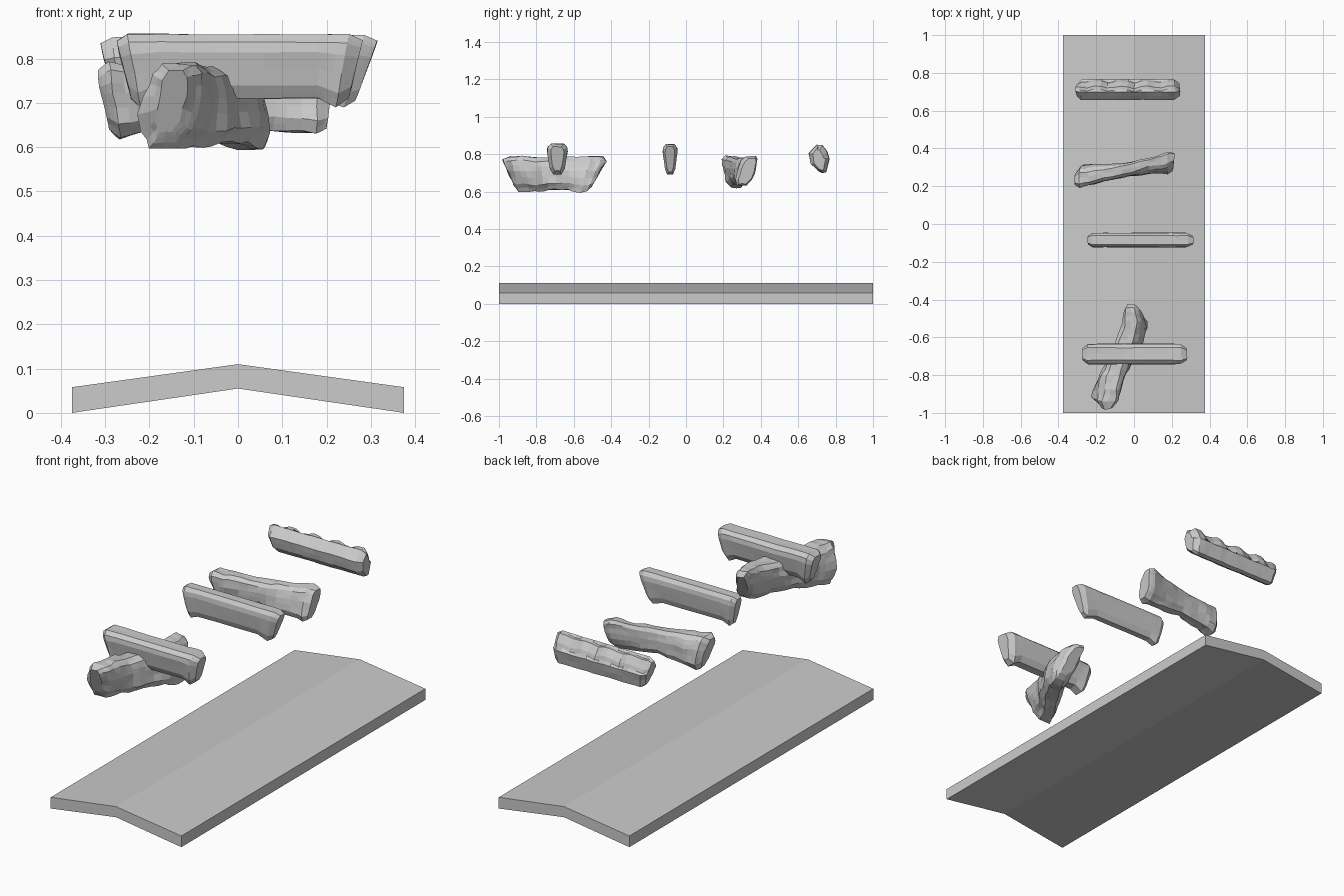
import bpy, bmesh, math
from mathutils import Vector, noise

cube = bpy.data.objects.get("Cube")
if cube:
    bpy.data.objects.remove(cube, do_unlink=True)

grey = bpy.data.materials.new("stone_grey")
grey.use_nodes = True
colour = (.6, .6, .6, 1)
grey.diffuse_color = colour
grey.node_tree.nodes["Principled BSDF"].inputs["Base Color"].default_value = colour


def finish(name, bm):
    bmesh.ops.recalc_face_normals(bm, faces=bm.faces)
    mesh = bpy.data.meshes.new(name)
    bm.to_mesh(mesh)
    bm.free()
    mesh.materials.append(grey)
    obj = bpy.data.objects.new(name, mesh)
    bpy.context.collection.objects.link(obj)
    return obj


def loft(bm, rings):
    """Skin a list of point rings and cap both ends."""
    loops = [[bm.verts.new(p) for p in ring] for ring in rings]
    for a, b in zip(loops, loops[1:]):
        for i in range(len(a)):
            j = (i + 1) % len(a)
            bm.faces.new((a[i], a[j], b[j], b[i]))
    bm.faces.new(loops[0])
    bm.faces.new(loops[-1])


def split(items, steps):
    """Insert evenly spaced in-between tuples."""
    out = []
    for a, b in zip(items, items[1:]):
        for k in range(steps):
            t = k / steps
            out.append(tuple(p + (q - p) * t for p, q in zip(a, b)))
    return out + [items[-1]]


def beam(name, profile, stations, rough=0, along_y=False, steps=3, scallop=0):
    """Station: length position at top and bottom, sideways centre
    at top and bottom, half width, bottom z, top z."""
    outline = split(profile + profile[:1], 2)[:-1]
    rings = []
    for top, bottom, c_top, c_bottom, half, low, high in split(stations, steps):
        ring = []
        for u, v in outline:
            length = bottom + (top - bottom) * v
            side = c_bottom + (c_top - c_bottom) * v + u * half
            z = low + (high - low) * v
            if scallop and u > 0 and v > .6:
                wave = abs(math.sin(length * math.pi / scallop))
                side -= .016 * (1 - wave)
                z -= .02 * (1 - wave)
            p = Vector((side, length, z) if along_y else (length, side, z))
            p += noise.noise_vector(p * 17) * rough
            ring.append(p)
        rings.append(ring)
    bm = bmesh.new()
    loft(bm, rings)
    return finish(name, bm)


# Shallow ridged slab
slab = bmesh.new()
section = [(-.375, 0), (0, .055), (.375, 0), (.375, .058), (0, .11), (-.375, .058)]
loft(slab, [[(x, y, z) for x, z in section] for y in (-1, 1)])
finish("ridged_slab", slab)

# Cross sections, as side (-1 to 1) and height (0 to 1)
tapered = [(-.4, 0), (.4, 0), (.72, .2), (1, .72), (.95, .88), (.6, 1),
           (-.6, 1), (-.95, .88), (-1, .72), (-.72, .2)]
boulder = [(-.5, 0), (.5, 0), (.9, .2), (1, .6), (.85, .88), (.5, 1),
           (-.5, 1), (-.85, .88), (-1, .6), (-.9, .2)]
skewed = [(.3, 0), (.68, .03), (1, .5), (.8, .75), (.35, 1),
          (-.25, 1), (-1, .7), (-.8, .32), (-.1, .08)]

# Straight front beam
y = -.688
beam("front_beam", tapered, [
    (-.275, -.24, y, y, .035, .71, .84),
    (-.25, -.22, y, y, .055, .69, .855),
    (-.18, -.18, y, y, .055, .71, .855),
    (.18, .18, y, y, .055, .71, .855),
    (.25, .22, y, y, .055, .69, .855),
    (.28, .25, y, y, .035, .71, .84)], rough=.003)

# Rough log crossing under the front beam
beam("crossing_log", boulder, [
    (-.98, -.92, -.14, -.16, .035, .63, .77),
    (-.94, -.89, -.135, -.17, .068, .6, .79),
    (-.84, -.81, -.12, -.13, .068, .6, .785),
    (-.74, -.73, -.09, -.07, .07, .61, .78),
    (-.62, -.63, -.04, -.01, .07, .61, .78),
    (-.51, -.56, -.015, .025, .062, .595, .79),
    (-.45, -.53, -.018, .03, .05, .6, .785),
    (-.425, -.51, -.018, .03, .03, .62, .765)],
    rough=.011, along_y=True)

# Straight second beam
y = -.085
beam("second_beam", tapered, [
    (-.245, -.22, y, y, .025, .71, .84),
    (-.225, -.2, y, y, .039, .695, .853),
    (-.16, -.16, y, y, .039, .71, .853),
    (.2, .18, y, y, .039, .71, .853),
    (.285, .24, y, y, .039, .69, .853),
    (.315, .265, y, y, .025, .705, .84)], rough=.002)

# Twisted rough third beam
beam("twisted_beam", boulder, [
    (-.315, -.29, .235, .27, .03, .64, .775),
    (-.29, -.265, .24, .27, .058, .62, .79),
    (-.21, -.2, .255, .275, .05, .635, .785),
    (-.06, -.06, .285, .285, .038, .65, .775),
    (.08, .08, .32, .295, .038, .64, .78),
    (.175, .175, .345, .3, .048, .63, .79),
    (.21, .2, .35, .305, .033, .64, .775)], rough=.009)

# Rear beam with a scalloped back edge
y = .712
beam("scalloped_beam", skewed, [
    (-.31, -.28, y, y, .035, .715, .835),
    (-.285, -.26, y, y, .055, .7, .848),
    (.215, .21, y, y, .055, .7, .85),
    (.245, .235, y, y, .035, .715, .835)],
    rough=.003, steps=14, scallop=.13)
